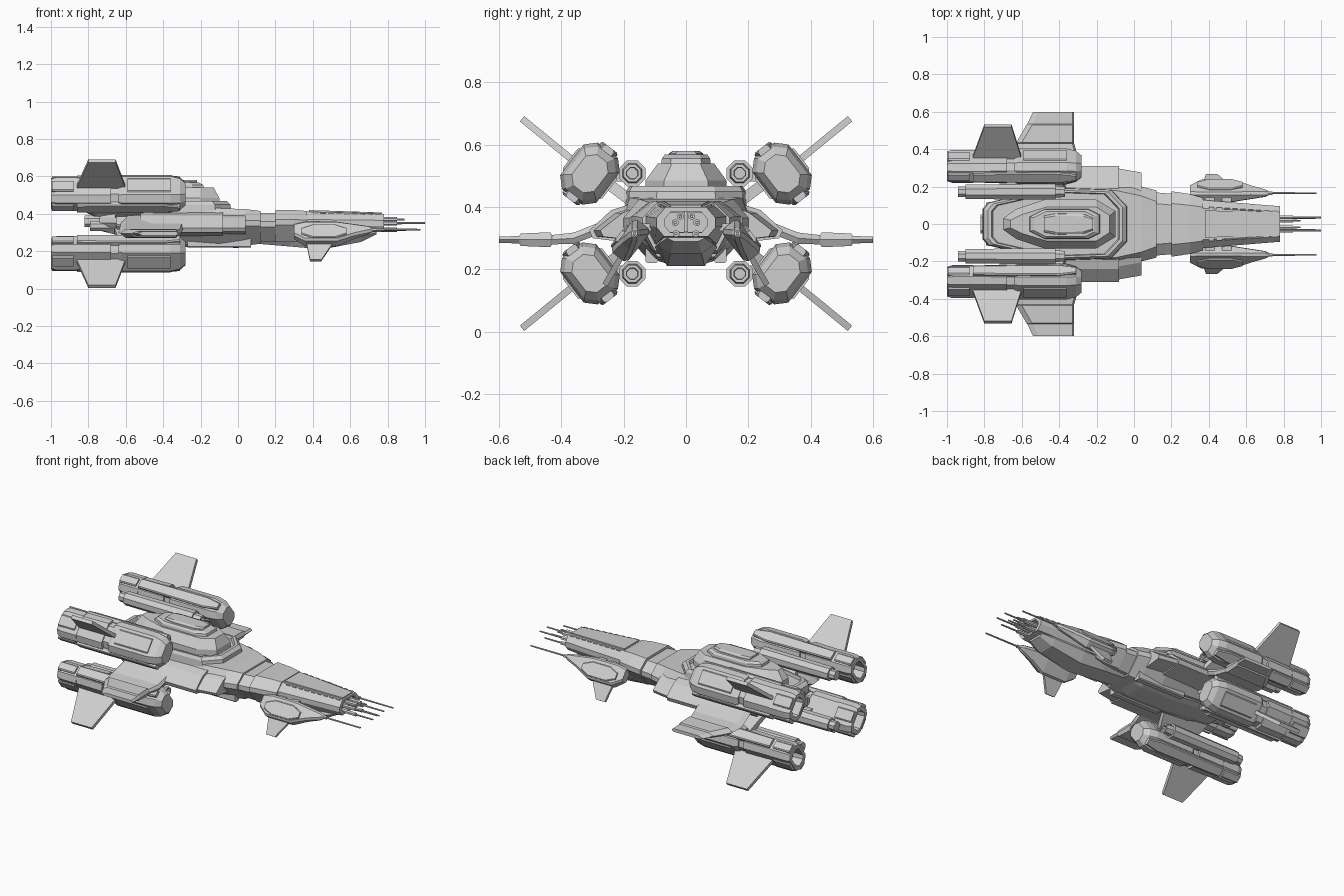
import bpy, bmesh
from math import cos, sin, pi, radians
from mathutils import Vector

if "Cube" in bpy.data.objects:
    bpy.data.objects.remove(bpy.data.objects["Cube"], do_unlink=True)

MID = 0.347          # height of the engine symmetry plane
TILT = radians(37.5)  # engine roll

grey = bpy.data.materials.new("hull_grey")
grey.use_nodes = True
grey.diffuse_color = (0.62, 0.62, 0.62, 1)
grey.node_tree.nodes["Principled BSDF"].inputs["Base Color"].default_value = (0.62, 0.62, 0.62, 1)


def loft(name, rings, my=False, mz=False):
    """Skin closed rings of 3D points, cap both ends, mirror across y and z."""
    bm = bmesh.new()
    rows = [[bm.verts.new((p[0], p[1], p[2] - MID)) for p in r] for r in rings]
    n = len(rows[0])
    for a, b in zip(rows, rows[1:]):
        for i in range(n):
            j = (i + 1) % n
            bm.faces.new((a[i], a[j], b[j], b[i]))
    bm.faces.new(rows[0][::-1])
    bm.faces.new(rows[-1])
    bmesh.ops.recalc_face_normals(bm, faces=bm.faces)
    mesh = bpy.data.meshes.new(name)
    bm.to_mesh(mesh)
    bm.free()
    mesh.materials.append(grey)
    ob = bpy.data.objects.new(name, mesh)
    ob.location.z = MID
    bpy.context.collection.objects.link(ob)
    if my or mz:
        mod = ob.modifiers.new("mirror", "MIRROR")
        mod.use_axis = (False, my, mz)
        mod.use_mirror_merge = False
    return ob


def block(x, hu, hv, c, cy, cz, ang=0):
    """Chamfered rectangle across the x axis, rolled by ang."""
    pts = [(hu, hv - c), (hu - c, hv), (c - hu, hv), (-hu, hv - c),
           (-hu, c - hv), (c - hu, -hv), (hu - c, -hv), (hu, c - hv)]
    return [(x, cy + u * cos(ang) - v * sin(ang), cz + u * sin(ang) + v * cos(ang)) for u, v in pts]


def sym(x, half):
    """Section from its +y half, listed top to bottom."""
    return [(x, y, z) for y, z in half] + [(x, -y, z) for y, z in reversed(half)]


def deck(z, half):
    """Level ring from its +y half, listed rear to front."""
    return [(x, y, z) for x, y in half] + [(x, -y, z) for x, y in reversed(half)]


def hollow(ring, scale, depth):
    """Rings that sink a recess into an end."""
    c = sum((Vector(p) for p in ring), Vector()) / len(ring)
    inner = [c + (Vector(p) - c) * scale for p in ring]
    return [inner, [p + Vector((depth, 0, 0)) for p in inner]]


def tube(name, steps, cy, cz, n=8, **kw):
    loft(name, [[(x, cy + r * cos(2 * pi * (i + .5) / n), cz + r * sin(2 * pi * (i + .5) / n))
                 for i in range(n)] for x, r in steps], **kw)


def box(name, x0, x1, hy, hz, cy, cz, ang=0, c=0.006, **kw):
    loft(name, [block(x, hy, hz, c, cy, cz, ang) for x in (x0, x1)], **kw)


def plate(name, root, tip, t, **kw):
    """Flat fin between two (x0, x1, y, z) edges, t thick."""
    d = Vector((0, tip[2] - root[2], tip[3] - root[3])).normalized()
    n = Vector((0, -d.z, d.y)) * t / 2
    loft(name, [[Vector((x, e[2], e[3])) + s * n for x, s in
                 ((e[0], 1), (e[1], 1), (e[1], -1), (e[0], -1))] for e in (root, tip)], **kw)


# Fuselage
def hull(x, ty, tz, sy, sz, by, bz):
    return sym(x, [(ty, tz), (sy, sz), (sy, sz - .03), (by, bz)])


loft("main_hull", [hull(-.74, .08, .41, .11, .38, .08, .31), hull(-.66, .12, .425, .15, .38, .09, .29),
                   hull(-.5, .16, .43, .2, .36, .12, .26), hull(-.1, .18, .43, .21, .36, .12, .23),
                   hull(.04, .15, .425, .2, .365, .1, .23), hull(.12, .12, .415, .18, .365, .09, .24)])
loft("neck", [hull(.1, .11, .405, .17, .36, .09, .25), hull(.22, .1, .405, .16, .36, .09, .25)])
loft("collar", [hull(.2, .11, .42, .175, .37, .1, .25), hull(.3, .1, .42, .16, .37, .1, .25),
                hull(.37, .09, .415, .14, .365, .1, .26)])
nose_end = hull(.78, .065, .4, .095, .365, .07, .305)
loft("nose", [hull(.35, .085, .412, .13, .37, .1, .28), nose_end] + hollow(nose_end, .72, -.07))
loft("nose_top_panel", [sym(.38, [(.075, .42), (.075, .4)]), sym(.77, [(.05, .407), (.05, .38)])])
for s in (1, -1):
    for i in range(9):
        x = .4 + i * .042
        box("nose_vent", x, x + .028, .004, .004, s * (.087 - i * .0025), .408 - i * .0012, c=.001)
box("nose_divider", .69, .775, .006, .035, 0, .355, c=.001)

# Belly keel
loft("belly_keel", [sym(x, [(a, t), (w, m), (b, l)]) for x, a, t, w, m, b, l in
                    ((-.02, .07, .3, .07, .27, .05, .25), (.28, .08, .3, .1, .27, .06, .225),
                     (.45, .08, .31, .1, .27, .06, .21), (.66, .07, .31, .09, .28, .05, .25),
                     (.74, .06, .32, .06, .3, .04, .29))])
loft("rear_keel", [sym(x, [(.13, .3), (.1, l), (.06, l - .012)]) for x, l in
                   ((-.62, .27), (-.27, .235), (.0, .23), (.08, .25))])
box("belly_rail", -.27, .07, .02, .03, .11, .25, my=True)

# Nose guns
for y, z, x in ((.035, .35, 1), (.032, .315, .97), (.018, .37, .89)):
    tube("nose_gun", [(.7, .012), (.85, .012), (.85, .006), (x, .005)], y, z, 6, my=True)

# Upper deck, canopy and crown
rim = [(-.81, .08), (-.78, .115), (-.43, .195), (-.12, .185), (-.035, .095)]


def shrink(s, cx=-.4):
    return [(cx + (x - cx) * s, y * s) for x, y in rim]


loft("deck_rim", [deck(.385, shrink(.9)), deck(.405, rim), deck(.45, shrink(.985)), deck(.468, shrink(.93)),
                  deck(.468, shrink(.88)), deck(.45, shrink(.86))])
dome = [(-.7, .03), (-.63, .08), (-.48, .13), (-.2, .13), (-.1, .07)]
loft("canopy", [deck(.44, dome), deck(.485, dome),
                deck(.54, [(-.66, .02), (-.6, .05), (-.47, .09), (-.2, .09), (-.13, .045)])])
loft("canopy_step", [deck(z, [(-.4 + (x + .4) * k, y * k) for x, y in
                              ((-.56, .04), (-.48, .08), (-.24, .08), (-.18, .05))])
                     for z, k in ((.53, 1), (.555, .97), (.568, .85))])
loft("crown", [deck(z, [(-.48, h * .8), (-.42, h), (-.27, h * .95), (-.22, h * .6)])
               for z, h in ((.55, .06), (.572, .055), (.58, .043))])
box("rear_exhaust", -.82, -.7, .05, .03, 0, .36, c=.015)
tube("rear_thruster", [(-.79, .028), (-.6, .035)], .09, .335, my=True)

# Shoulder armour
loft("shoulder_rear", [[(x, .16, .415), (x, w - .07, .39), (x, w, .325), (x, w - .01, .3), (x, .14, .28)]
                       for x, w in ((-.52, .28), (-.46, .31), (-.08, .31))], my=True)
loft("shoulder_front", [[(x, .16, .4), (x, w - .07, .38), (x, w, .325), (x, w - .01, .305), (x, .14, .29)]
                        for x, w in ((-.09, .298), (.04, .275))], my=True)
box("shoulder_brace", -.65, -.1, .02, .035, .2, .35, radians(45), my=True)

# Side wings
loft("side_wing", [[(x0, y, z), (x0 + .03, y, z + t), (x1 - .01, y, z + t), (x1, y, z),
                    (x1 - .01, y, z - t), (x0 + .03, y, z - t)] for y, x0, x1, z, t in
                   ((.18, -.62, -.28, .37, .02), (.36, -.64, -.3, .3, .018), (.43, -.63, -.32, .295, .015),
                    (.435, -.63, -.32, .295, .024), (.53, -.575, -.32, .295, .02),
                    (.535, -.57, -.32, .295, .012), (.6, -.54, -.32, .295, .01))], my=True)

# Engines: one quadrant, mirrored to four
EY, EZ = .308, .507
four = dict(my=True, mz=True)


def off(u, v):
    return EY + u * cos(TILT) - v * sin(TILT), EZ + u * sin(TILT) + v * cos(TILT)


def eng(x, hu, hv, c):
    return block(x, hu, hv, c, EY, EZ, TILT)


loft("engine_core", [eng(-.93, .058, .075, .03), eng(-.31, .062, .08, .03)], **four)
loft("engine_cowl", [eng(-.64, .064, .085, .028), eng(-.62, .073, .094, .032), eng(-.36, .073, .094, .032),
                     eng(-.31, .064, .085, .032), eng(-.28, .045, .062, .025)], **four)
loft("engine_mid_band", [eng(-.87, .064, .088, .03), eng(-.68, .067, .09, .03)], **four)
back = eng(-1, .058, .08, .026)
loft("engine_nozzle", [eng(-.86, .066, .09, .03), eng(-.97, .066, .09, .03), back] + hollow(back, .7, .09), **four)
for v in (1, -1):
    cy, cz = off(0, v * .09)
    loft("engine_rail", [block(x, w, .016, .006, cy, cz, TILT) for x, w in
                         ((-.86, .03), (-.4, .034), (-.31, .02))], **four)
    cy, cz = off(0, v * .088)
    box("nozzle_petal", -.995, -.88, .026, .012, cy, cz, TILT, **four)
for u in (1, -1):
    cy, cz = off(u * .07, 0)
    box("engine_side_panel", -.59, -.36, .01, .045, cy, cz, TILT, **four)
    cy, cz = off(u * .064, 0)
    box("nozzle_side_petal", -.995, -.88, .01, .035, cy, cz, TILT, **four)

# Engine fins, pylons and cannons
ry, rz = off(.055, 0)
plate("engine_fin", (-.865, -.6, ry, rz), (-.8, -.655, .526, .683), .022, **four)
plate("engine_pylon", (-.66, -.34, .13, .385), (-.62, -.4, .27, .49), .035, **four)
box("cannon_mount", -.72, -.45, .05, .018, .21, .5, 0, **four)
tube("cannon", [(-.94, .03), (-.9, .03), (-.9, .042), (-.42, .045), (-.42, .034), (-.37, .03),
                (-.37, .02), (-.4, .018)], .172, .508, **four)

# Forward weapon pods
PA = radians(-52)
pod = [(.3, .04, .026, .17, .305), (.36, .066, .034, .178, .292), (.53, .066, .034, .178, .292),
       (.62, .04, .026, .17, .305), (.7, .022, .018, .165, .313), (.72, .014, .012, .165, .315)]
loft("weapon_pod", [block(x, a, b, .012, y, z, PA) for x, a, b, y, z in pod], my=True)
loft("pod_armour", [block(x, a, .014, .005, .205, .302, PA) for x, a in ((.34, .02), (.4, .045), (.52, .045), (.58, .02))],
     my=True)
tube("pod_gun", [(.68, .011), (.74, .011), (.74, .006), (.975, .005)], .165, .315, 6, my=True)
plate("pod_fin", (.365, .51, .205, .245), (.385, .445, .26, .15), .018, my=True)
for x in (.38, .47):
    box("pod_bracket", x, x + .05, .04, .012, .135, .335, my=True)
